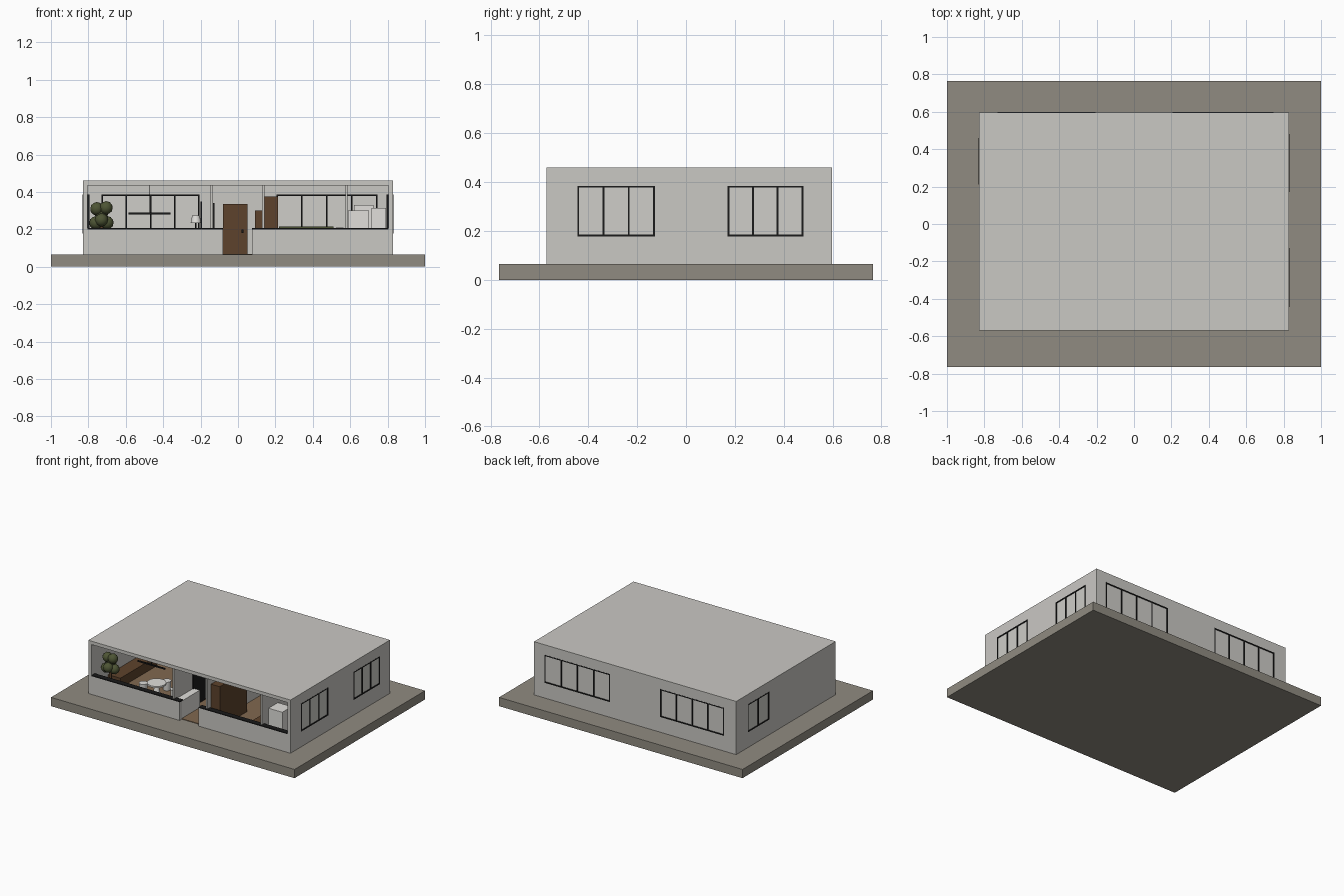
import bpy
import bmesh
from mathutils import Matrix

cube = bpy.data.objects.get("Cube")
if cube:
    bpy.data.objects.remove(cube, do_unlink=True)


def material(name, r, g, b):
    m = bpy.data.materials.new(name)
    m.use_nodes = True
    m.diffuse_color = (r, g, b, 1)
    node = next(n for n in m.node_tree.nodes if n.type == "BSDF_PRINCIPLED")
    node.inputs["Base Color"].default_value = (r, g, b, 1)
    return m


WALL = material("pale grey plaster", .59, .58, .55)
PANE = material("pale window pane", .62, .61, .58)
STONE = material("warm grey stone", .28, .26, .22)
BLACK = material("black metal", .01, .01, .01)
WOOD = material("dark brown wood", .11, .055, .025)
FLOOR = material("floor boards", .22, .14, .08)
GREEN = material("olive green", .075, .09, .035)
WHITE = material("white", .75, .74, .71)


def finish(name, bm, mat):
    mesh = bpy.data.meshes.new(name)
    bm.to_mesh(mesh)
    bm.free()
    ob = bpy.data.objects.new(name, mesh)
    bpy.context.collection.objects.link(ob)
    if mat:
        mesh.materials.append(mat)
    return ob


def add_box(bm, x, y, z):
    size = [b - a for a, b in (x, y, z)]
    mid = [(a + b) / 2 for a, b in (x, y, z)]
    bmesh.ops.create_cube(bm, size=1, matrix=Matrix.Translation(mid) @ Matrix.Diagonal((*size, 1)))


def boxes(name, mat, *parts):
    bm = bmesh.new()
    for part in parts:
        add_box(bm, *part)
    return finish(name, bm, mat)


def cylinder(name, mat, place, r1, r2, height):
    bm = bmesh.new()
    bmesh.ops.create_cone(bm, cap_ends=True, segments=24, radius1=r1, radius2=r2,
                          depth=height, matrix=Matrix.Translation(place))
    ob = finish(name, bm, mat)
    for p in ob.data.polygons:
        p.use_smooth = len(p.vertices) == 4
    return ob


def cut(target, x, y, z):
    cutter = boxes("cutter", None, (x, y, z))
    cutter.hide_render = True
    mod = target.modifiers.new("cut", "BOOLEAN")
    mod.operation, mod.solver, mod.object = "DIFFERENCE", "EXACT", cutter
    bpy.context.view_layer.objects.active = target
    bpy.ops.object.modifier_apply(modifier=mod.name)
    bpy.data.objects.remove(cutter, do_unlink=True)


# Base slab and house shell, open at the front
W, FRONT, BACK, BASE, TOP, T = .83, -.57, .597, .065, .46, .025
boxes("base_slab", STONE, ((-1, 1), (-.765, .765), (0, BASE)))
shell = boxes("house_shell", WALL, ((-W, W), (FRONT, BACK), (BASE, TOP)))
IN, CEIL = W - T, TOP - T
cut(shell, (-IN, IN), (FRONT + T, BACK - T), (BASE - .02, CEIL))
cut(shell, (-IN, IN), (FRONT - .1, FRONT + .1), (.2, CEIL))
cut(shell, (-.08, .075), (FRONT - .1, FRONT + .1), (BASE - .02, .3))
boxes("interior_floor", FLOOR, ((-IN, IN), (FRONT + T, BACK - T), (BASE, BASE + .004)))


# Windows: black frame with mullions around recessed panes
def window(name, axis, side, a, b, panes):
    low, high, bar = .178, .385, .008
    outer = W if axis == "x" else BACK
    depth = sorted((side * (outer + .001), side * (outer - T - .01)))
    pane = sorted((side * (outer - .004), side * (outer - .01)))

    def place(along, across, z):
        return (across, along, z) if axis == "x" else (along, across, z)

    cut(shell, *place((a, b), sorted((side * (outer + .05), side * (outer - .05))), (low, high)))
    frame = [place((a, b), depth, (z, z + bar)) for z in (low, high - bar)]
    for i in range(panes + 1):
        start = a + (b - a - bar) * i / panes
        frame.append(place((start, start + bar), depth, (low, high)))
    boxes(name + "_frame", BLACK, *frame)
    boxes(name + "_panes", PANE, place((a, b), pane, (low, high)))


window("left_front_window", "x", 1, -.445, -.127, 3)
window("left_back_window", "x", 1, .17, .48, 3)
window("right_back_window", "x", -1, .21, .46, 2)
window("back_window_left", "y", 1, .205, .745, 4)
window("back_window_right", "y", 1, -.73, -.205, 4)

# Black sill along the front opening
boxes("front_sill", BLACK,
      ((-IN, -.08), (FRONT, FRONT + .04), (.198, .206)),
      ((.075, IN), (FRONT, FRONT + .04), (.198, .206)))

# Partition walls and entrance half wall
for name, x in (("right_partition", -.14), ("middle_partition", .135), ("left_partition", .58)):
    boxes(name, WALL, ((x - .006, x + .006), (FRONT + .012, BACK - T), (BASE, CEIL)))
boxes("entrance_counter", WHITE, ((-.134, -.082), (FRONT + T, -.33), (BASE, .198)))
boxes("hall_panel", BLACK, ((-.134, -.126), (-.34, -.2), (BASE, .34)))

# Hall door with handle
boxes("hall_door", WOOD, ((-.08, .05), (-.1, -.085), (BASE, .335)))
boxes("door_stiles", WOOD, *[((x, x + .012), (-.106, -.09), (BASE, .335)) for x in (-.08, -.05, .038)])
boxes("door_handle", BLACK, ((.02, .03), (-.115, -.1), (.18, .2)))
boxes("hall_cabinet", WOOD, ((.09, .128), (-.3, -.1), (BASE, .3)))

# Living room: planter tree, sideboard, table, stools, pendant and lamp
bm = bmesh.new()
for x, y, z in ((-.76, -.46, .235), (-.7, -.45, .235), (-.73, -.48, .25),
                (-.755, -.45, .31), (-.705, -.46, .315), (-.73, -.44, .28)):
    bmesh.ops.create_icosphere(bm, subdivisions=2, radius=.036, matrix=Matrix.Translation((x, y, z)))
leaves = finish("tree_leaves", bm, GREEN)
for p in leaves.data.polygons:
    p.use_smooth = True
cylinder("tree_trunk", WOOD, (-.73, -.455, .17), .01, .01, .14)
cylinder("tree_pot", WHITE, (-.73, -.455, .1), .03, .04, .07)
boxes("sideboard", WOOD, ((-.8, -.7), (-.38, .05), (BASE, .14)))
boxes("sofa", WOOD, ((-.65, -.3), (.2, .34), (BASE, .12)), ((-.65, -.3), (.3, .34), (BASE, .18)))
cylinder("table_top", WHITE, (-.43, -.34, .16), .065, .065, .012)
cylinder("table_leg", WHITE, (-.43, -.34, .11), .03, .012, .09)
for i, (x, y) in enumerate(((-.31, -.3), (-.43, -.22), (-.54, -.34))):
    cylinder(f"stool_{i}", WHITE, (x, y, .1), .025, .03, .07)
boxes("pendant_lamp", BLACK, ((-.585, -.36), (-.344, -.336), (.28, .29)),
      ((-.474, -.47), (-.342, -.338), (.29, CEIL)))
boxes("wall_screen", BLACK, ((-.2, -.192), (-.1, .1), (.2, .35)))
boxes("screen_stand", WOOD, ((-.23, -.148), (-.12, .12), (BASE, .2)))
cylinder("lamp_shade", WHITE, (-.225, .18, .255), .028, .02, .04)
cylinder("lamp_pole", BLACK, (-.225, .18, .15), .004, .004, .17)

# Bedroom: wardrobe and bed
boxes("wardrobe", WOOD, ((.142, .215), (-.52, -.2), (BASE, .375)))
boxes("bed_base", WOOD, ((.22, .51), (.1, .5), (BASE, .13)), ((.22, .51), (.5, .52), (BASE, .2)))
boxes("mattress", WHITE, ((.225, .505), (.105, .495), (.13, .165)))
boxes("bed_cover", GREEN, ((.22, .51), (.1, .38), (.165, .172)))
boxes("headboard_cushion", GREEN, ((.22, .51), (.46, .5), (.165, .215)))
boxes("night_table", WHITE, ((.525, .565), (.44, .52), (BASE, .21)))
boxes("bedroom_bench", WOOD, ((.4, .56), (-.45, -.3), (BASE, .13)))

# Bathroom: fitted white units
boxes("wash_unit", WHITE, ((.587, .7), (-.48, -.37), (BASE, .3)))
boxes("tall_unit", WHITE, ((.62, .725), (.1, .25), (BASE, .33)))
boxes("shower_box", WHITE, ((.715, .79), (-.05, .08), (BASE, .315)))
